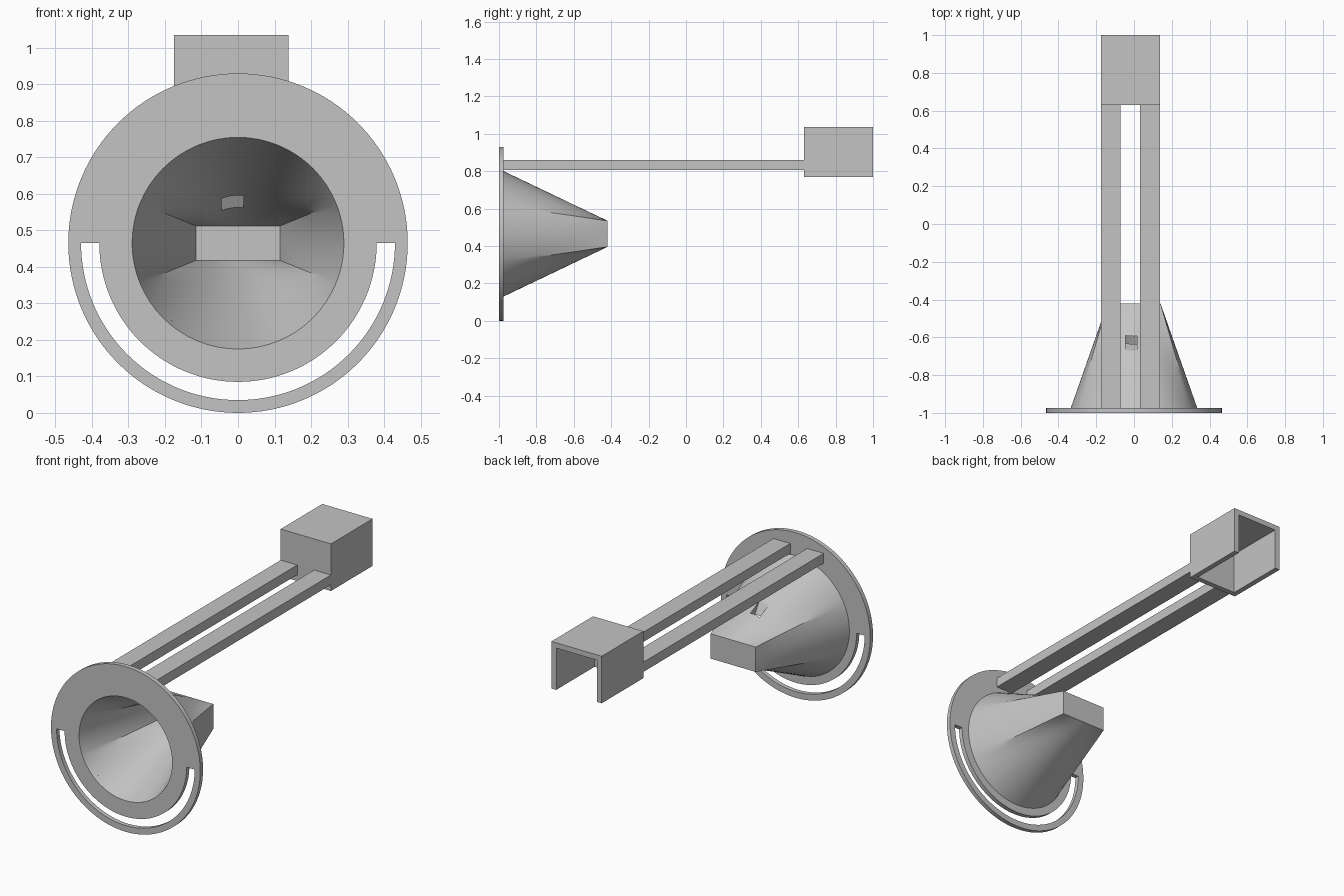
import bpy, bmesh, math
from mathutils import Matrix

cube = bpy.data.objects.get("Cube")
if cube:
    bpy.data.objects.remove(cube, do_unlink=True)

AXIS_Z = 0.465          # height of the funnel axis
FRONT, PLATE_BACK, TIP = -1.0, -0.975, -0.42

grey = bpy.data.materials.new("light grey")
grey.use_nodes = True
grey.diffuse_color = (0.55, 0.55, 0.55, 1)
grey.node_tree.nodes["Principled BSDF"].inputs["Base Color"].default_value = grey.diffuse_color


def make(name, bm):
    bmesh.ops.recalc_face_normals(bm, faces=bm.faces)
    mesh = bpy.data.meshes.new(name)
    bm.to_mesh(mesh)
    bm.free()
    mesh.materials.append(grey)
    ob = bpy.data.objects.new(name, mesh)
    bpy.context.collection.objects.link(ob)
    return ob


def box(name, x, y, z):
    bm = bmesh.new()
    bmesh.ops.create_cube(bm, size=1)
    for v in bm.verts:
        v.co = [lo + (c + 0.5) * (hi - lo) for c, (lo, hi) in zip(v.co, (x, y, z))]
    return make(name, bm)


def extrude_outline(name, points, y0, y1):
    """Solid from an x, z outline pushed along y."""
    bm = bmesh.new()
    face = bm.faces.new([bm.verts.new((x, y0, z)) for x, z in points])
    new = bmesh.ops.extrude_face_region(bm, geom=[face])["geom"]
    bmesh.ops.translate(bm, vec=(0, y1 - y0, 0),
                        verts=[v for v in new if isinstance(v, bmesh.types.BMVert)])
    return make(name, bm)


def arc(r, a0, a1, n):
    angles = [math.radians(a0 + (a1 - a0) * i / n) for i in range(n + 1)]
    return [(r * math.cos(a), AXIS_Z + r * math.sin(a)) for a in angles]


def loft(name, radius, half_w, half_h, y0, y1, lead=0, steps=12):
    """Circle at y0 blended radially into a rectangle at y1."""
    corner = math.atan2(half_h, half_w)
    stops = [-corner, corner, math.pi - corner, math.pi + corner, 2 * math.pi - corner]
    angles = [a + (b - a) * i / 24 for a, b in zip(stops, stops[1:]) for i in range(24)]
    bm = bmesh.new()
    levels = [(y0 + (y1 - y0) * i / steps, i / steps) for i in range(steps + 1)]
    if lead:
        levels.insert(0, (y0 - lead, 0))
    rings = []
    for y, t in levels:
        ring = []
        for a in angles:
            c, s = math.cos(a), math.sin(a)
            rect = min(half_w / max(abs(c), 1e-6), half_h / max(abs(s), 1e-6))
            r = radius * (1 - t) + rect * t
            ring.append(bm.verts.new((r * c, y, AXIS_Z + r * s)))
        rings.append(ring)
    n = len(angles)
    for a, b in zip(rings, rings[1:]):
        for i in range(n):
            j = (i + 1) % n
            bm.faces.new((a[i], a[j], b[j], b[i]))
    bm.faces.new(rings[0])
    bm.faces.new(rings[-1])
    return make(name, bm)


def cut(target, *cutters):
    bpy.context.view_layer.objects.active = target
    for c in cutters:
        c.hide_render = True
        mod = target.modifiers.new("cut", "BOOLEAN")
        mod.operation, mod.solver, mod.object = "DIFFERENCE", "EXACT", c
        bpy.ops.object.modifier_apply(modifier=mod.name)


# Round face plate and tapered funnel
plate = extrude_outline("face_plate", arc(0.465, 0, 360, 128)[:-1], FRONT, PLATE_BACK)
funnel = loft("funnel", 0.335, 0.14, 0.07, PLATE_BACK, TIP)

# Cutters: funnel cavity, half-ring slot, slanted port through the funnel roof
cavity = loft("cavity_cutter", 0.29, 0.115, 0.047, FRONT, TIP - 0.025, lead=0.05)
slot = extrude_outline("slot_cutter", arc(0.43, 180, 360, 64) + arc(0.38, 360, 180, 64),
                       FRONT - 0.05, PLATE_BACK + 0.004)
port = box("port_cutter", (-0.045, 0.015), (-0.66, -0.605), (0.53, 0.72))
shear = Matrix.Identity(4)
shear[1][2], shear[1][3] = -0.6, 0.6 * 0.636
port.data.transform(shear)
cut(plate, cavity, slot)
cut(funnel, cavity, port)
for c in (cavity, slot, port):
    bpy.data.objects.remove(c, do_unlink=True)

# Two long support rails
for name, x in (("right_rail", (-0.175, -0.072)), ("left_rail", (0.033, 0.138))):
    box(name, x, (PLATE_BACK, 0.63), (0.805, 0.86))

# Rear hood, open at the back and below
hood = box("rear_hood", (-0.175, 0.138), (0.63, 1.0), (0.77, 1.035))
hollow = box("hood_cutter", (-0.145, 0.108), (0.66, 1.1), (0.7, 1.005))
cut(hood, hollow)
bpy.data.objects.remove(hollow, do_unlink=True)

# Smooth the curved parts, keeping hard edges
bpy.ops.object.select_all(action="DESELECT")
for ob in (plate, funnel):
    ob.select_set(True)
bpy.context.view_layer.objects.active = funnel
bpy.ops.object.shade_smooth_by_angle(angle=math.radians(25))
